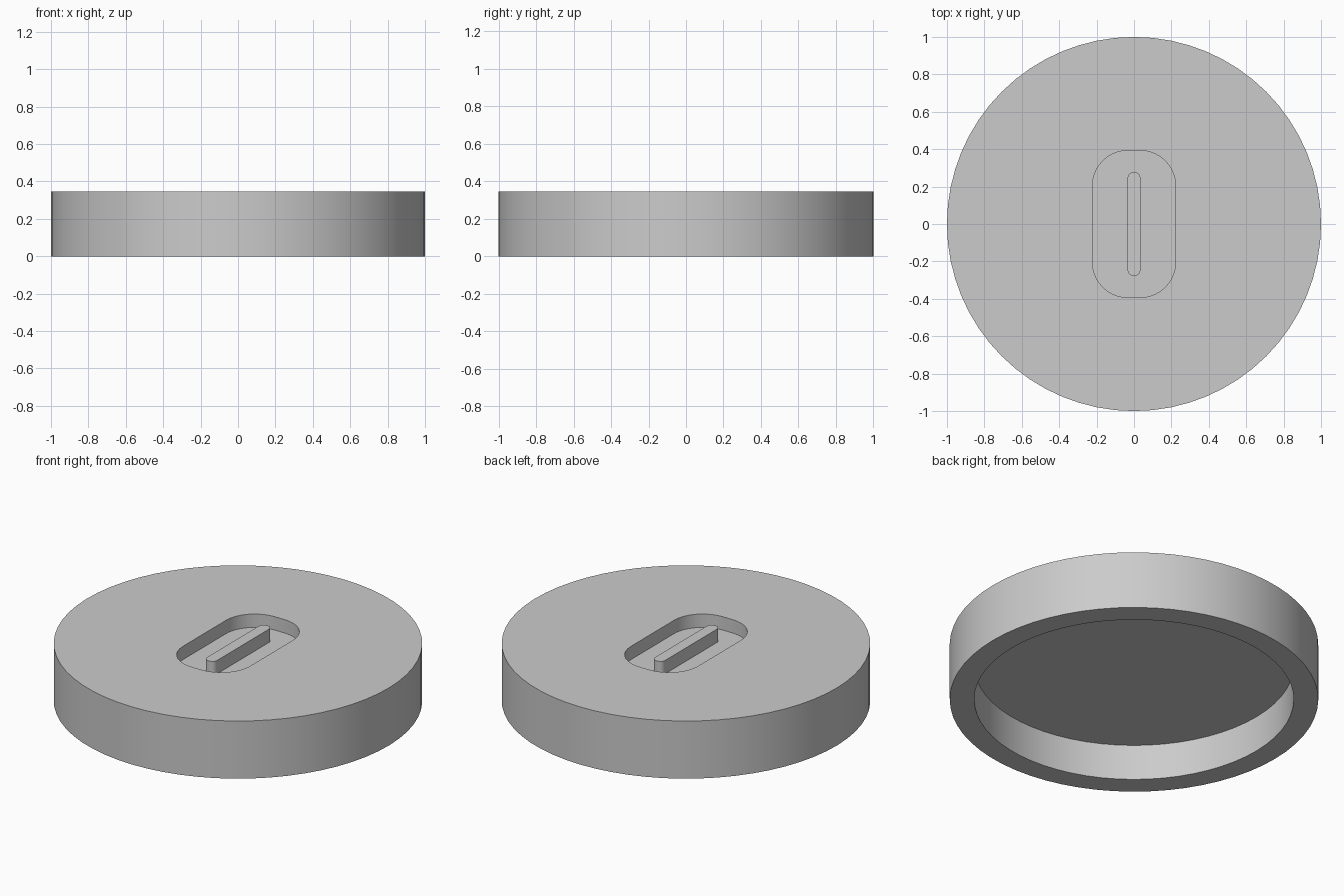
import bpy, bmesh
from math import cos, sin, pi, radians

if "Cube" in bpy.data.objects:
    bpy.data.objects.remove(bpy.data.objects["Cube"], do_unlink=True)

HEIGHT = 0.345       # full height of the lid
POCKET_Z = 0.265     # floor of the finger pocket
CEILING_Z = 0.213    # ceiling of the hollow underside
SIDES = 64

grey = bpy.data.materials.new("light_grey")
grey.use_nodes = True
GREY = (0.6, 0.6, 0.6, 1)
grey.diffuse_color = GREY
grey.node_tree.nodes["Principled BSDF"].inputs["Base Color"].default_value = GREY


def circle(radius, z):
    return [(radius * cos(2 * pi * i / SIDES), radius * sin(2 * pi * i / SIDES), z)
            for i in range(SIDES)]


def rounded_rect(half_x, half_y, radius, z, per_corner=SIDES // 4):
    points = []
    for corner, (sx, sy) in enumerate([(1, 1), (-1, 1), (-1, -1), (1, -1)]):
        for k in range(per_corner):
            a = (corner + k / (per_corner - 1)) * pi / 2
            points.append((sx * (half_x - radius) + radius * cos(a),
                           sy * (half_y - radius) + radius * sin(a), z))
    return points


def loft(name, rings):
    """Skin a closed solid over matching rings and cap both ends."""
    bm = bmesh.new()
    loops = [[bm.verts.new(p) for p in ring] for ring in rings]
    for a, b in zip(loops, loops[1:]):
        n = len(a)
        for i in range(n):
            j = (i + 1) % n
            bm.faces.new((a[i], a[j], b[j], b[i]))
    bm.faces.new(loops[0])
    bm.faces.new(loops[-1])
    bmesh.ops.recalc_face_normals(bm, faces=bm.faces)
    mesh = bpy.data.meshes.new(name)
    bm.to_mesh(mesh)
    bm.free()
    mesh.materials.append(grey)
    obj = bpy.data.objects.new(name, mesh)
    bpy.context.collection.objects.link(obj)
    bpy.ops.object.select_all(action="DESELECT")
    obj.select_set(True)
    bpy.context.view_layer.objects.active = obj
    bpy.ops.object.shade_smooth_by_angle(angle=radians(30))


# Round lid: pocket floor, pocket rim, outer wall, then the hollow underside
loft("lid", [
    rounded_rect(0.222, 0.393, 0.19, POCKET_Z),
    rounded_rect(0.222, 0.393, 0.19, HEIGHT),
    circle(1.0, HEIGHT),
    circle(1.0, 0),
    circle(0.867, 0),
    circle(0.867, CEILING_Z),
])

# Grip bar standing in the pocket, flush with the top
loft("grip_bar", [
    rounded_rect(0.034, 0.277, 0.03, POCKET_Z - 0.02, 6),
    rounded_rect(0.034, 0.277, 0.03, HEIGHT, 6),
])
